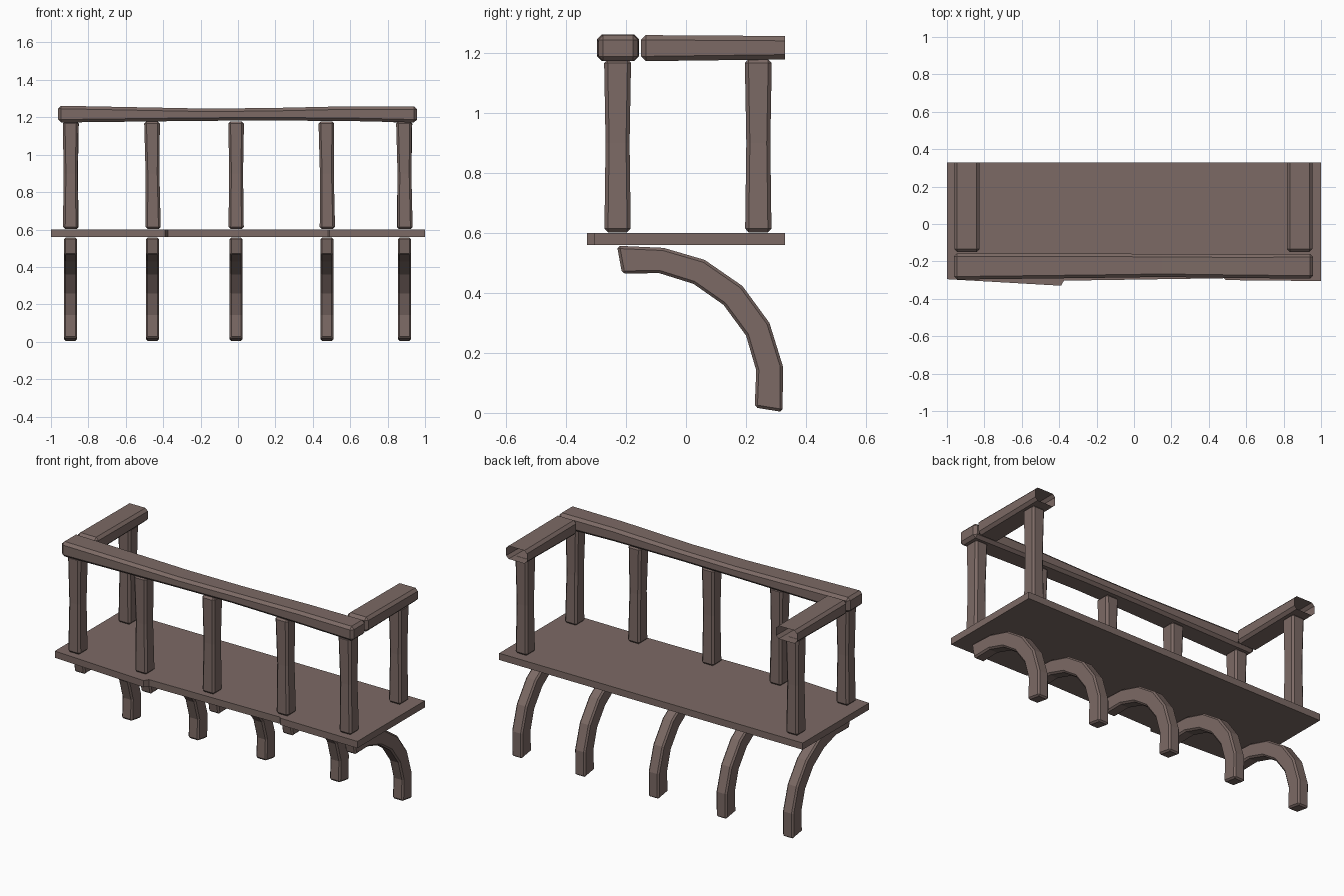
import bpy, bmesh

if "Cube" in bpy.data.objects:
    bpy.data.objects.remove(bpy.data.objects["Cube"])

wood = bpy.data.materials.new("weathered_brown_wood")
wood.diffuse_color = (0.202, 0.144, 0.130, 1)
wood.use_nodes = True
wood.node_tree.nodes["Principled BSDF"].inputs["Base Color"].default_value = wood.diffuse_color


def finish(name, bm, bevel=0.0):
    bmesh.ops.recalc_face_normals(bm, faces=bm.faces)
    me = bpy.data.meshes.new(name)
    bm.to_mesh(me)
    bm.free()
    me.materials.append(wood)
    ob = bpy.data.objects.new(name, me)
    bpy.context.collection.objects.link(ob)
    if bevel:
        m = ob.modifiers.new("chamfer", 'BEVEL')
        m.width = bevel
        m.segments = 1
        m.limit_method = 'ANGLE'
        m.angle_limit = 0.9
    return ob


def loft(name, rings, bevel, cap_end=True):
    """Join matching rings of points into a beam, with chamfered edges."""
    bm = bmesh.new()
    vs = [[bm.verts.new(p) for p in r] for r in rings]
    n = len(vs[0])
    for a, b in zip(vs, vs[1:]):
        for i in range(n):
            j = (i + 1) % n
            bm.faces.new((a[i], a[j], b[j], b[i]))
    bm.faces.new(vs[0])
    if cap_end:
        bm.faces.new(vs[-1])
    # recalc works for the open beam too, as the shell is nearly closed
    return finish(name, bm, bevel)


# floor slab with an uneven front edge
edge = [(-1, 0.33), (-1, -0.295), (-0.39, -0.33), (-0.375, -0.303),
        (0.48, -0.29), (0.49, -0.30), (1, -0.305), (1, 0.33)]
loft("floor_slab", [[(x, y, z) for x, y in edge] for z in (0.56, 0.60)], 0)


# posts, slightly narrowed in the middle
def post(name, x, y, lean):
    rings = []
    for z, h in ((0.602, 0.041), (0.9, 0.037), (1.178, 0.042)):
        dx = lean * (z - 0.9)
        k = h + 0.003
        rings.append([(x + dx - h, y - k, z), (x + dx + h, y - k, z),
                      (x + dx + h, y + k, z), (x + dx - h, y + k, z)])
    loft(name, rings, 0.012)


stations = (-0.895, -0.457, -0.01, 0.475, 0.89)
leans = (0.0, -0.01, 0.0, -0.01, -0.01)
for i, (x, l) in enumerate(zip(stations, leans)):
    post(f"front_post_{i + 1}", x, -0.228, l)
for side, x in (("left", -0.893), ("right", 0.89)):
    post(f"{side}_back_post", x, 0.241, 0.0)

# front handrail: x, front y, back y, bottom z, top z
rail = [(-0.962, -0.297, -0.157, 1.172, 1.262),
        (-0.2, -0.288, -0.158, 1.181, 1.247),
        (0.15, -0.283, -0.160, 1.183, 1.249),
        (0.6, -0.289, -0.163, 1.180, 1.259),
        (0.957, -0.292, -0.160, 1.172, 1.259)]
loft("front_handrail", [[(x, f, b), (x, k, b), (x, k, t), (x, f, t)]
                        for x, f, k, b, t in rail], 0.016)

# side handrails, open at the wall end
for side, x in (("left", -0.893), ("right", 0.886)):
    loft(f"{side}_handrail",
         [[(x - 0.068, y, b), (x + 0.068, y, b), (x + 0.068, y, t), (x - 0.068, y, t)]
          for y, b, t in ((-0.15, 1.172, 1.259), (0.33, 1.178, 1.256))],
         0.016, cap_end=False)

# curved support brackets: outer and inner (y, z) outlines
outer = [(-0.23, 0.557), (-0.075, 0.55), (0.062, 0.51), (0.188, 0.423),
         (0.278, 0.30), (0.323, 0.155), (0.322, 0.003)]
inner = [(-0.213, 0.464), (-0.09, 0.466), (0.025, 0.43), (0.125, 0.36),
         (0.20, 0.258), (0.234, 0.142), (0.229, 0.018)]
for i, x in enumerate(stations):
    loft(f"arched_bracket_{i + 1}",
         [[(x - 0.035, *o), (x + 0.035, *o), (x + 0.035, *n), (x - 0.035, *n)]
          for o, n in zip(outer, inner)], 0.009)
